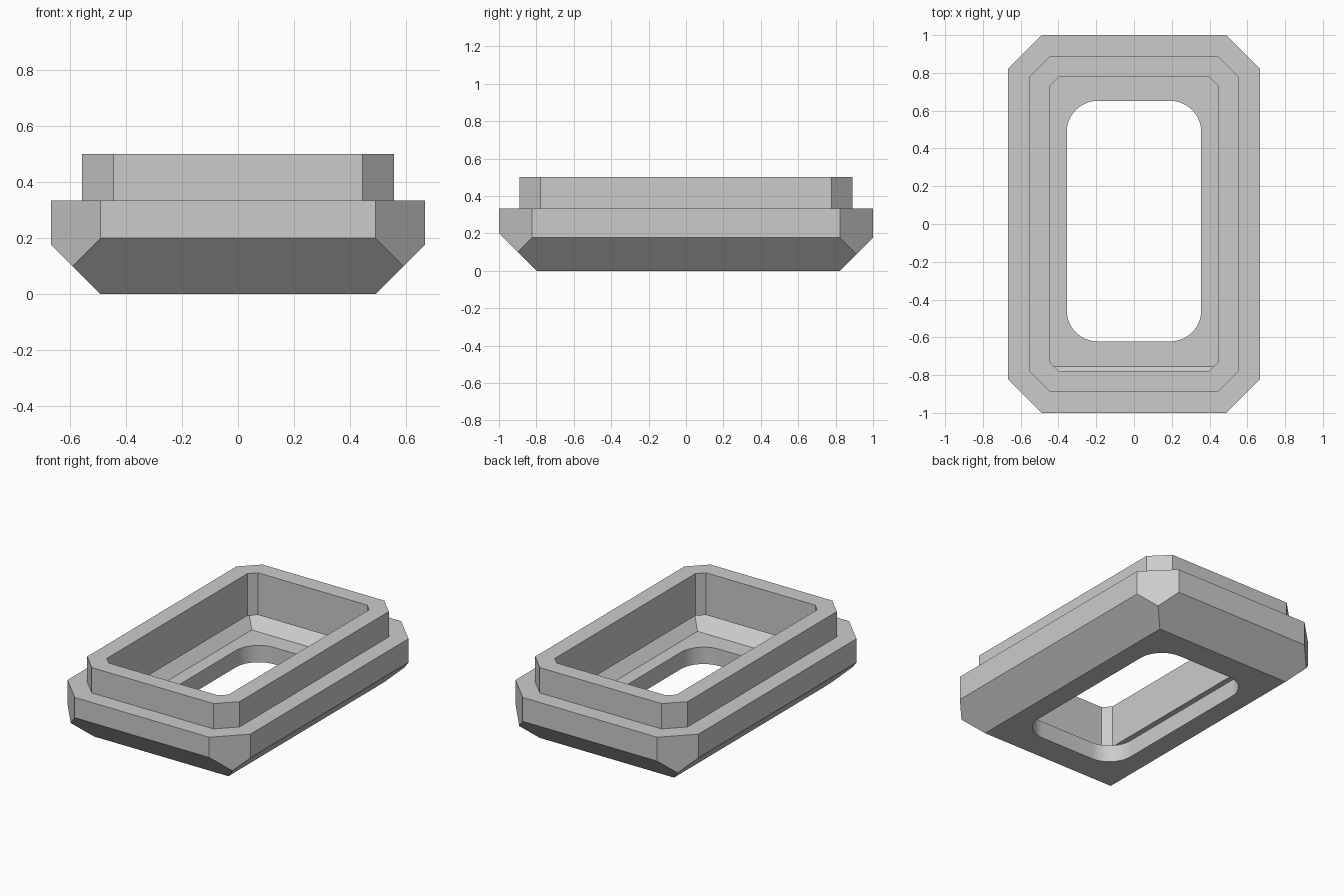
import bpy, bmesh, math
from mathutils import Vector

cube = bpy.data.objects.get("Cube")
if cube:
    bpy.data.objects.remove(cube, do_unlink=True)

WALL = 1 / 9               # constant shell thickness
SLANT = WALL * math.sqrt(2)  # shift of a 45 degree plane for that thickness
HALF_X, HALF_Y, CORNER = 6 * WALL, 1.0, 1.49
SIDE, FRONT, BACK = 0.49, 0.80, 0.824  # half extents of the underside

grey = bpy.data.materials.new("Plain grey")
grey.use_nodes = True
grey.diffuse_color = (0.6, 0.6, 0.6, 1)
grey.node_tree.nodes["Principled BSDF"].inputs["Base Color"].default_value = (0.6, 0.6, 0.6, 1)


def make_object(name, bm):
    bmesh.ops.recalc_face_normals(bm, faces=bm.faces)
    mesh = bpy.data.meshes.new(name)
    bm.to_mesh(mesh)
    bm.free()
    mesh.materials.append(grey)
    obj = bpy.data.objects.new(name, mesh)
    bpy.context.scene.collection.objects.link(obj)
    return obj


def trim(bm, normal, distance):
    """Cut away everything beyond a plane and cap the cut."""
    n = Vector(normal)
    cut = bmesh.ops.bisect_plane(bm, geom=bm.verts[:] + bm.edges[:] + bm.faces[:],
                                 plane_co=n * distance / n.length_squared,
                                 plane_no=n, clear_outer=True)
    rim = [e for e in cut["geom_cut"] if isinstance(e, bmesh.types.BMEdge)]
    bmesh.ops.edgeloop_fill(bm, edges=rim)


def block(name, inset, z0, z1, slanted=False):
    """Box with cut corners, inset by whole walls, with optional slanted underside."""
    bm = bmesh.new()
    bmesh.ops.create_cube(bm, size=2)
    for v in bm.verts:
        v.co.x *= HALF_X - inset * WALL
        v.co.y *= HALF_Y - inset * WALL
        v.co.z = z1 if v.co.z > 0 else z0
    for sx in (-1, 1):
        for sy in (-1, 1):
            trim(bm, (sx, sy, 0), CORNER - inset * SLANT)
    if slanted:
        for normal, reach in (((1, 0, -1), SIDE), ((-1, 0, -1), SIDE),
                              ((0, -1, -1), FRONT), ((0, 1, -1), BACK)):
            trim(bm, normal, reach - inset * SLANT)
    return make_object(name, bm)


def rounded_hole(name, half_x, y0, y1, radius, z0, z1, steps=16):
    """Upright prism with a rounded rectangle outline."""
    bm = bmesh.new()
    centres = ((half_x - radius, y1 - radius), (radius - half_x, y1 - radius),
               (radius - half_x, y0 + radius), (half_x - radius, y0 + radius))
    outline = []
    for quarter, (cx, cy) in enumerate(centres):
        for i in range(steps + 1):
            a = (quarter + i / steps) * math.pi / 2
            outline.append(bm.verts.new((cx + radius * math.cos(a),
                                         cy + radius * math.sin(a), z0)))
    base = bm.faces.new(outline)
    top = bmesh.ops.extrude_face_region(bm, geom=[base])["geom"]
    for v in top:
        if isinstance(v, bmesh.types.BMVert):
            v.co.z = z1
    return make_object(name, bm)


def combine(target, tool, operation):
    mod = target.modifiers.new(tool.name, "BOOLEAN")
    mod.operation, mod.solver, mod.object = operation, "EXACT", tool
    bpy.context.view_layer.objects.active = target
    bpy.ops.object.modifier_apply(modifier=mod.name)
    bpy.data.objects.remove(tool, do_unlink=True)


# Outer shell with slanted underside and raised collar
tray = block("tray_frame", 0, 0, 3 * WALL, slanted=True)
combine(tray, block("collar", 1, 2.6 * WALL, 0.5), "UNION")

# Hollow interior, collar opening and rounded floor opening
combine(tray, block("cavity_cutter", 1, WALL, 2 * WALL, slanted=True), "DIFFERENCE")
combine(tray, block("collar_cutter", 2, 1.8 * WALL, 0.6), "DIFFERENCE")
combine(tray, rounded_hole("floor_cutter", 0.356, -0.622, 0.652, 0.165, -0.1, 0.15),
        "DIFFERENCE")

# Crisp edges with a smooth floor opening
bpy.ops.object.select_all(action="DESELECT")
tray.select_set(True)
bpy.context.view_layer.objects.active = tray
bpy.ops.object.shade_smooth_by_angle(angle=math.radians(30))
